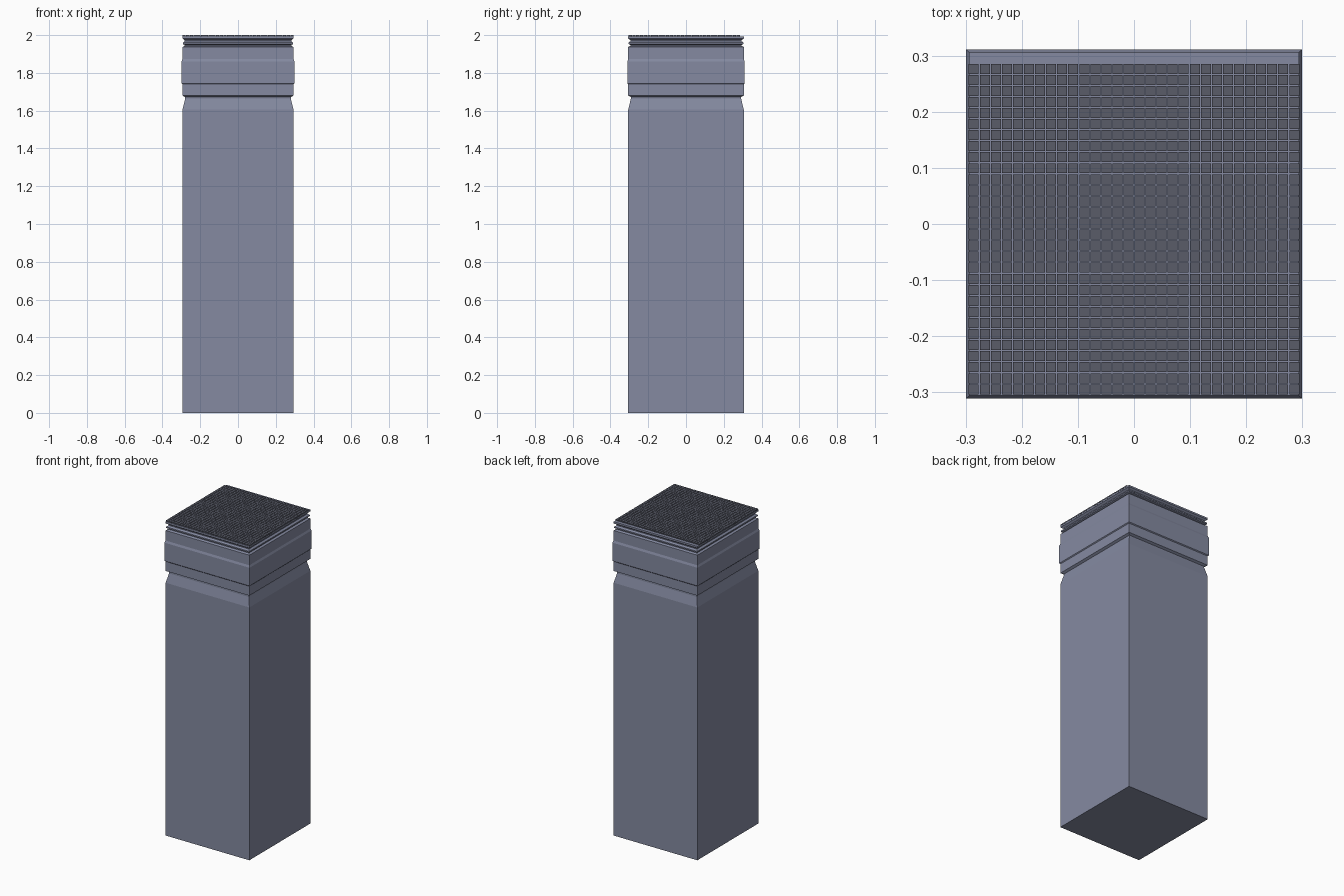
import bpy, bmesh

if "Cube" in bpy.data.objects:
    bpy.data.objects.remove(bpy.data.objects["Cube"])

HX, HY = 0.294, 0.306   # half width and half depth of the shaft


def make_object(name, bm, color):
    mesh = bpy.data.meshes.new(name)
    bmesh.ops.recalc_face_normals(bm, faces=bm.faces)
    bm.to_mesh(mesh)
    bm.free()
    mat = bpy.data.materials.new(name + "_paint")
    mat.diffuse_color = (*color, 1)
    mat.use_nodes = True
    mat.node_tree.nodes["Principled BSDF"].inputs["Base Color"].default_value = mat.diffuse_color
    mesh.materials.append(mat)
    obj = bpy.data.objects.new(name, mesh)
    bpy.context.collection.objects.link(obj)
    return obj


def stacked_profile(name, profile, color):
    """Rectangular loft: profile is a list of (offset from shaft side, z)."""
    bm = bmesh.new()
    rings = []
    for off, z in profile:
        x, y = HX + off, HY + off
        rings.append([bm.verts.new((sx * x, sy * y, z))
                      for sx, sy in ((-1, -1), (1, -1), (1, 1), (-1, 1))])
    for a, b in zip(rings, rings[1:]):
        for i in range(4):
            j = (i + 1) % 4
            bm.faces.new((a[i], a[j], b[j], b[i]))
    bm.faces.new(rings[0][::-1])
    bm.faces.new(rings[-1])
    return make_object(name, bm, color)


# Shaft, tapered shoulder, neck groove, collar and stepped cap in one shell
stacked_profile("pillar_body", [
    (0, 0), (0, 1.605), (-0.014, 1.663), (-0.014, 1.672), (0, 1.68),
    (0, 1.74), (0.005, 1.745), (0.005, 1.86), (0, 1.873),
    (0, 1.937), (-0.012, 1.943), (-0.012, 1.948), (-0.002, 1.952),
    (-0.002, 1.96), (-0.012, 1.968), (-0.012, 1.973), (0, 1.982), (0, 1.993),
], (0.232, 0.254, 0.356))

# Grid of small square tread studs, leaving a plain strip at the back
N, PITCH, STUD = 30, 0.0197, 0.0178
bm = bmesh.new()
for i in range(N):
    for j in range(N):
        cx = (i - (N - 1) / 2) * PITCH
        cy = (j - (N - 1) / 2) * PITCH - 0.009
        cube = bmesh.ops.create_cube(bm, size=1)["verts"]
        bmesh.ops.scale(bm, vec=(STUD, STUD, 0.01), verts=cube)
        bmesh.ops.translate(bm, vec=(cx, cy, 1.995), verts=cube)
make_object("top_tread_grid", bm, (0.1, 0.107, 0.14))
